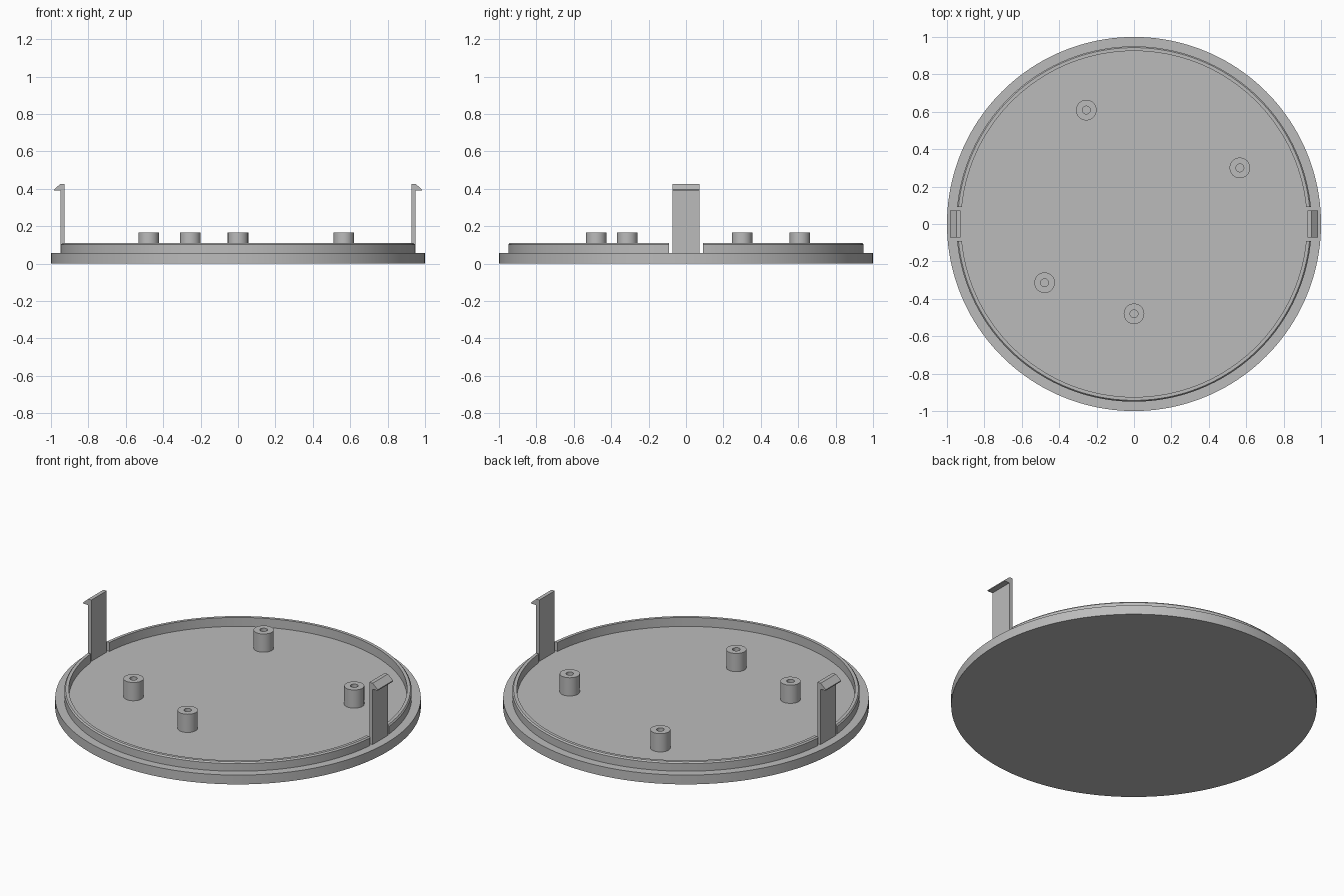
import bpy, bmesh
from math import sin, cos, asin, pi, tau

cube = bpy.data.objects.get("Cube")
if cube:
    bpy.data.objects.remove(cube, do_unlink=True)

# One grey plastic for every part
grey = bpy.data.materials.new("grey_plastic")
grey.use_nodes = True
colour = (0.5, 0.5, 0.5, 1)
grey.diffuse_color = colour
grey.node_tree.nodes["Principled BSDF"].inputs["Base Color"].default_value = colour

FLOOR = 0.056      # top of the base disc
GAP = 0.09         # half width of the lip gaps beside the clips
parts = []


def finish(name, bm):
    bmesh.ops.recalc_face_normals(bm, faces=bm.faces)
    mesh = bpy.data.meshes.new(name)
    bm.to_mesh(mesh)
    bm.free()
    mesh.materials.append(grey)
    obj = bpy.data.objects.new(name, mesh)
    bpy.context.collection.objects.link(obj)
    parts.append(obj)
    return obj


def skin(bm, rings, closed):
    """Join successive closed cross-sections; cap the ends when open."""
    n = len(rings[0])
    pairs = list(zip(rings, rings[1:]))
    if closed:
        pairs.append((rings[-1], rings[0]))
    for a, b in pairs:
        for i in range(n):
            j = (i + 1) % n
            bm.faces.new((a[i], a[j], b[j], b[i]))
    if not closed:
        bm.faces.new(rings[0])
        bm.faces.new(rings[-1])


# Base disc
bm = bmesh.new()
bmesh.ops.create_cone(bm, cap_ends=True, segments=160, radius1=1, radius2=1, depth=FLOOR)
bmesh.ops.translate(bm, verts=bm.verts, vec=(0, 0, FLOOR / 2))
finish("base_disc", bm)

# Raised lip in two arcs, with ends cut parallel to the clips
lip_profile = [(0.925, FLOOR), (0.95, FLOOR), (0.95, 0.102), (0.943, 0.11), (0.925, 0.11)]
for name, side in (("back_lip", 1), ("front_lip", -1)):
    bm = bmesh.new()
    rings = []
    steps = 80
    for k in range(steps + 1):
        ring = []
        for r, z in lip_profile:
            start = asin(GAP / r)
            a = start + (pi - 2 * start) * k / steps
            ring.append(bm.verts.new((r * cos(a), side * r * sin(a), z)))
        rings.append(ring)
    skin(bm, rings, closed=False)
    finish(name, bm)

# Hollow screw posts
post_profile = [(0.021, FLOOR), (0.055, FLOOR), (0.055, 0.166), (0.021, 0.166)]
post_places = {
    "back_right_post": (-0.255, 0.609),
    "back_left_post": (0.566, 0.3),
    "front_right_post": (-0.478, -0.314),
    "front_post": (0, -0.48),
}
for name, (x, y) in post_places.items():
    bm = bmesh.new()
    rings = []
    for k in range(40):
        a = tau * k / 40
        rings.append([bm.verts.new((x + r * cos(a), y + r * sin(a), z)) for r, z in post_profile])
    skin(bm, rings, closed=True)
    finish(name, bm)

# Snap clips: an upright arm with an outward barb
clip_profile = [(0.928, FLOOR), (0.95, FLOOR), (0.95, 0.39), (0.984, 0.39),
                (0.984, 0.396), (0.95, 0.426), (0.928, 0.426)]
for name, side in (("left_clip", 1), ("right_clip", -1)):
    bm = bmesh.new()
    rings = [[bm.verts.new((side * x, y, z)) for x, z in clip_profile] for y in (-0.073, 0.073)]
    skin(bm, rings, closed=False)
    finish(name, bm)

# Smooth round walls while keeping the edges sharp
bpy.ops.object.select_all(action="DESELECT")
for obj in parts:
    obj.select_set(True)
bpy.context.view_layer.objects.active = parts[0]
bpy.ops.object.shade_smooth_by_angle()
